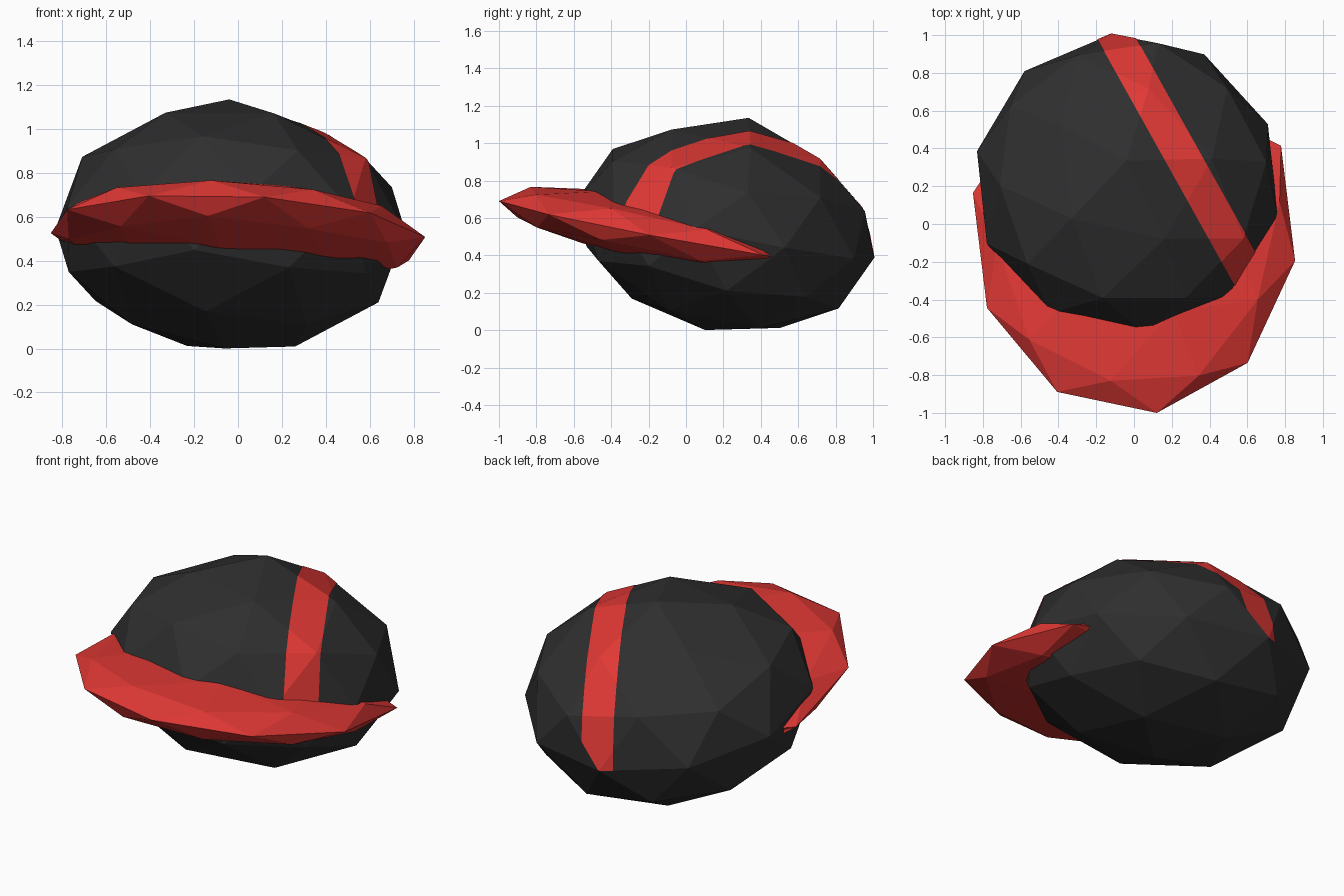
import bpy, bmesh
from math import radians
from mathutils import Matrix, Vector

if "Cube" in bpy.data.objects:
    bpy.data.objects.remove(bpy.data.objects["Cube"])


def material(name, rgb):
    m = bpy.data.materials.new(name)
    m.diffuse_color = (*rgb, 1)
    m.use_nodes = True
    m.node_tree.nodes["Principled BSDF"].inputs["Base Color"].default_value = m.diffuse_color
    return m


BLACK = material("black", (0.028, 0.028, 0.028))
RED = material("red", (0.75, 0.04, 0.035))


def ellipsoid(centre, radii, tilt, spin, roll=2.75):
    """Low-poly icosphere, spun, squashed, then rolled and tilted."""
    bm = bmesh.new()
    bmesh.ops.create_icosphere(bm, subdivisions=2, radius=1)
    bm.transform(Matrix.Translation(centre)
                 @ Matrix.Rotation(radians(tilt), 4, 'X')
                 @ Matrix.Rotation(radians(roll), 4, 'Y')
                 @ Matrix.Diagonal((*radii, 1))
                 @ Matrix.Rotation(radians(spin), 4, 'Z'))
    return bm


def crown_mesh():
    """Crown with its top point pulled up a little."""
    bm = ellipsoid((-0.035, 0.212, 0.542), (0.815, 0.813, 0.553), -11.5, 6)
    top = max(bm.verts, key=lambda v: v.co.z - 0.2 * abs(v.co.y - 0.33) - 0.2 * abs(v.co.x))
    top.co = (-0.04, 0.335, 1.135)
    bm.normal_update()
    return bm


def finish(bm, name, mat):
    me = bpy.data.meshes.new(name)
    bm.to_mesh(me)
    bm.free()
    me.materials.append(mat)
    ob = bpy.data.objects.new(name, me)
    bpy.context.collection.objects.link(ob)
    return ob


# Crown of the cap
finish(crown_mesh(), "crown", BLACK)

# Brim: thin tilted disc, its rear drawn in so it stays hidden in the crown
bm = ellipsoid((0, -0.015, 0.517), (0.867, 1.01, 0.178), -10.3, 8)
for v in bm.verts:
    if v.co.y > 0.45:
        v.co.x *= 0.8
        v.co.y *= 0.75
        v.co.z += 0.03
finish(bm, "brim", RED)

# Stripe: upward faces of the crown, trimmed to a straight band seen from above
bm = crown_mesh()
bmesh.ops.delete(bm, geom=[f for f in bm.faces if f.normal.z < 0], context='FACES')
across = Vector((0.873, 0.487, 0))
for offset, side in ((0.306, -1), (0.488, 1)):
    bmesh.ops.bisect_plane(bm, geom=bm.verts[:] + bm.edges[:] + bm.faces[:],
                           plane_co=across * offset, plane_no=across * side,
                           clear_outer=True)
centre = Vector((-0.035, 0.212, 0.542))
for v in bm.verts:
    v.co = centre + (v.co - centre) * 1.005
finish(bm, "stripe", RED)
